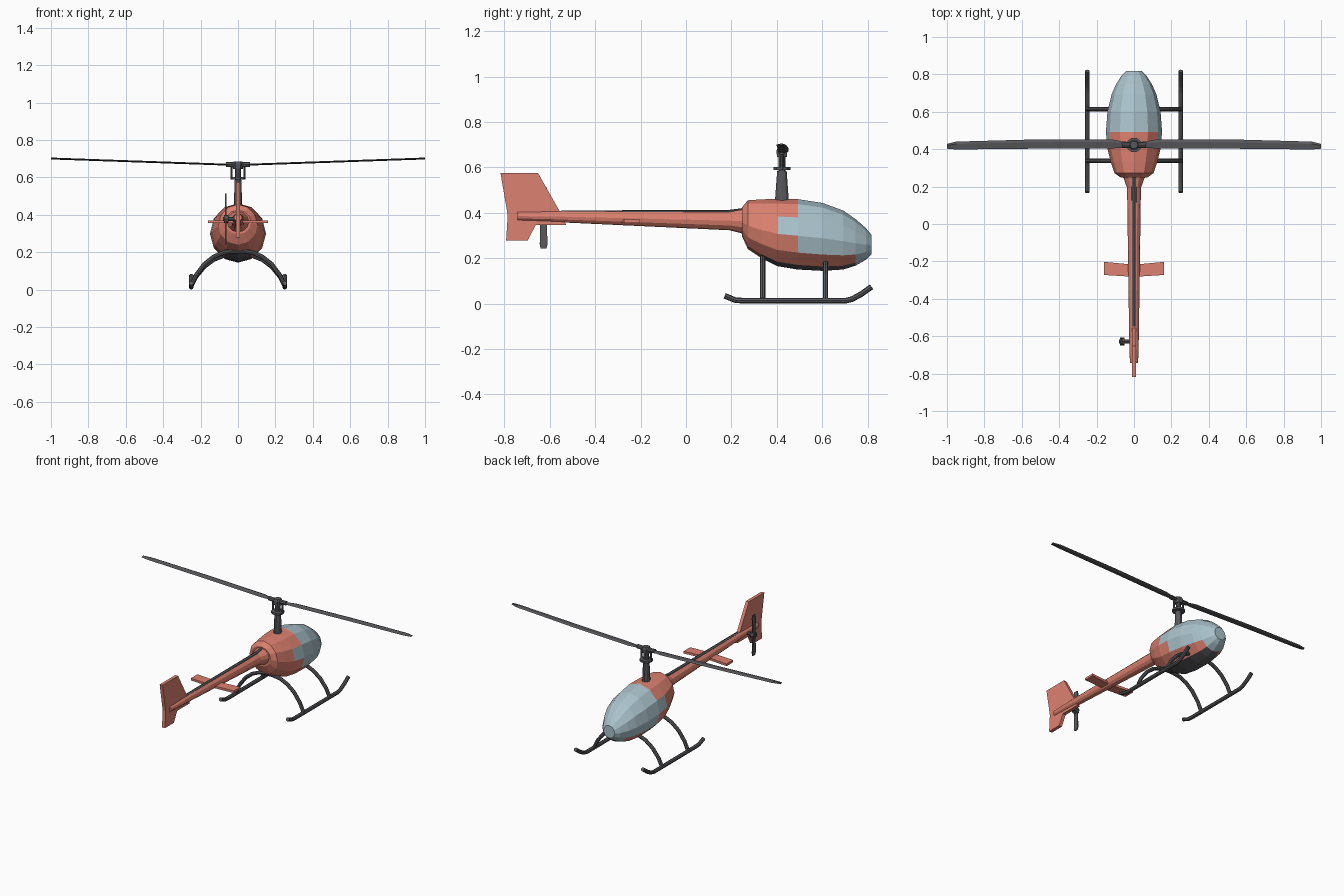
import bpy, bmesh, math
from mathutils import Vector

if "Cube" in bpy.data.objects:
    bpy.data.objects.remove(bpy.data.objects["Cube"])


def mat(name, rgb):
    m = bpy.data.materials.new(name)
    m.diffuse_color = (*rgb, 1)
    m.use_nodes = True
    m.node_tree.nodes["Principled BSDF"].inputs["Base Color"].default_value = m.diffuse_color
    return m


RED = mat("red_paint", (0.72, 0.22, 0.16))
GLASS = mat("canopy_glass", (0.40, 0.54, 0.60))
DARK = mat("dark_metal", (0.10, 0.10, 0.11))


def loft(name, rings, mats, pick=None):
    """Join equal-length rings of points; pick(ring, side) gives a material slot."""
    bm = bmesh.new()
    vs = [[bm.verts.new(p) for p in r] for r in rings]
    n = len(rings[0])
    for i in range(len(vs) - 1):
        for j in range(n):
            k = (j + 1) % n
            f = bm.faces.new((vs[i][j], vs[i][k], vs[i + 1][k], vs[i + 1][j]))
            f.material_index = pick(i, j) if pick else 0
    bm.faces.new(vs[0])
    bm.faces.new(vs[-1]).material_index = len(mats) - 1 if len(mats) == 1 else 1
    bmesh.ops.recalc_face_normals(bm, faces=bm.faces)
    me = bpy.data.meshes.new(name)
    bm.to_mesh(me)
    bm.free()
    for m in mats:
        me.materials.append(m)
    ob = bpy.data.objects.new(name, me)
    bpy.context.collection.objects.link(ob)
    return ob


def oval_y(y, w, zc, up, down, n=12):
    out = []
    for i in range(n):
        a = 2 * math.pi * i / n
        s = math.sin(a)
        out.append((w * math.cos(a), y, zc + s * (up if s > 0 else down)))
    return out


def post(name, x, y, levels, n=10):
    """Vertical turned part from (z, x radius, y radius) levels."""
    return loft(name, [[(x + rx * math.cos(2 * math.pi * i / n),
                         y + ry * math.sin(2 * math.pi * i / n), z) for i in range(n)]
                       for z, rx, ry in levels], [DARK])


def tube(name, pts, r, n=8):
    """Round tube along a path of points."""
    pts = [Vector(p) for p in pts]
    rings = []
    for i, p in enumerate(pts):
        d = (pts[min(i + 1, len(pts) - 1)] - pts[max(i - 1, 0)]).normalized()
        u = (Vector((0, 1, 0)) if abs(d.y) < 0.7 else Vector((1, 0, 0)))
        u = (u - d * u.dot(d)).normalized()
        v = d.cross(u)
        rings.append([p + r * (u * math.cos(2 * math.pi * j / n) + v * math.sin(2 * math.pi * j / n))
                      for j in range(n)])
    return loft(name, rings, [DARK])


# Cabin: y, half width, top z, bottom z
stations = [(0.245, 0.07, 0.425, 0.295), (0.27, 0.105, 0.455, 0.24), (0.33, 0.125, 0.459, 0.20),
            (0.40, 0.142, 0.461, 0.165), (0.49, 0.15, 0.46, 0.15), (0.60, 0.142, 0.443, 0.144),
            (0.69, 0.12, 0.41, 0.15), (0.745, 0.096, 0.372, 0.167), (0.79, 0.067, 0.332, 0.193),
            (0.815, 0.042, 0.302, 0.218)]
rings = []
for y, w, top, bot in stations:
    zc = bot + (top - bot) * 0.48
    rings.append(oval_y(y, w, zc, top - zc, zc - bot))


def cabin_slot(i, j):
    if i >= 7:
        return 1
    if j in (8, 9):
        return 2 if i >= 2 else 0
    if j in (7, 10):
        return 0
    if i >= 4:
        return 1
    return 1 if i == 3 and j in (0, 5) else 0


loft("cabin", rings, [RED, GLASS, DARK], cabin_slot).data.polygons[-1].material_index = 1

# Tail boom with the dark drive tube on its back
loft("tail_boom", [oval_y(y, w, z, h, h) for y, w, z, h in
                   [(0.27, 0.075, 0.362, 0.066), (0.24, 0.055, 0.363, 0.053), (0.19, 0.037, 0.365, 0.042),
                    (-0.60, 0.026, 0.384, 0.024), (-0.745, 0.022, 0.385, 0.02)]], [RED])
tube("drive_tube", [(0, 0.26, 0.408), (0, 0.19, 0.399), (0, -0.55, 0.396)], 0.014)

# Tail fin
fin = [(-0.82, 0.576), (-0.655, 0.576), (-0.56, 0.408), (-0.53, 0.345),
       (-0.665, 0.345), (-0.70, 0.278), (-0.795, 0.278), (-0.788, 0.39)]
loft("tail_fin", [[(x, y, z) for y, z in fin] for x in (-0.011, 0.011)], [RED])

# Stabiliser
loft("stabiliser", [[(x, a, 0.355), (x, b, 0.355), (x, b, 0.37), (x, a, 0.37)] for x, a, b in
                    [(-0.16, -0.205, -0.275), (0, -0.22, -0.285), (0.16, -0.205, -0.275)]], [RED])

# Tail rotor
tube("tail_rotor_shaft", [(0.0, -0.63, 0.378), (-0.08, -0.63, 0.378)], 0.011)
tube("tail_rotor_hub", [(-0.05, -0.63, 0.378), (-0.075, -0.63, 0.378)], 0.021)
loft("tail_rotor_blades", [[(-0.069, -0.63 - c, z), (-0.069, -0.63 + c, z),
                            (-0.062, -0.63 + c, z), (-0.062, -0.63 - c, z)] for z, c in
                           [(0.242, 0.013), (0.26, 0.017), (0.36, 0.015), (0.396, 0.015),
                            (0.495, 0.017), (0.513, 0.013)]], [DARK])

# Mast, swash plate and rotor head
MY = 0.42
post("mast_cover", 0, MY, [(0.44, 0.022, 0.033), (0.52, 0.02, 0.027), (0.585, 0.019, 0.022)])
post("swash_plate", 0, MY, [(0.588, 0.04, 0.04), (0.602, 0.04, 0.04)])
post("rotor_shaft", 0, MY, [(0.58, 0.016, 0.016), (0.66, 0.016, 0.016)])
post("rotor_hub", 0, MY, [(0.645, 0.026, 0.025), (0.672, 0.03, 0.028), (0.685, 0.022, 0.022)], 6)

# Main rotor: x, z, leading y, trailing y
blade = [(0.02, 0.666, 0.435, 0.405), (0.07, 0.668, 0.44, 0.405), (0.12, 0.67, 0.45, 0.401),
         (0.55, 0.685, 0.449, 0.400), (0.95, 0.699, 0.438, 0.396), (1.0, 0.701, 0.426, 0.400)]
for side, s in (("left", -1), ("right", 1)):
    loft(side + "_rotor_blade", [[(s * x, a, z), (s * x, a - (a - b) * 0.3, z + 0.005),
                                  (s * x, b, z), (s * x, a - (a - b) * 0.3, z - 0.005)]
                                 for x, z, a, b in blade], [DARK])
    tube(side + "_blade_grip", [(s * 0.01, MY, 0.667), (s * 0.065, MY, 0.669)], 0.014)
    tube(side + "_pitch_link", [(s * 0.035, MY, 0.595), (s * 0.035, MY, 0.668)], 0.006, 6)
    # Landing skid with turned-up ends
    tube(side + "_skid", [(s * 0.25, y, z) for y, z in
                          [(0.168, 0.034), (0.215, 0.015), (0.25, 0.0125), (0.70, 0.0125),
                           (0.73, 0.02), (0.77, 0.042), (0.815, 0.074)]], 0.0125)

# Arched cross struts
for name, y, top in (("rear_strut", 0.335, 0.208), ("front_strut", 0.612, 0.19)):
    half = [(0.25, 0.02), (0.225, 0.075), (0.18, 0.135), (0.13, 0.175), (0.08, 0.197), (0.03, 0.205)]
    k = top / 0.208
    pts = [(-x, y, z * k) for x, z in half] + [(x, y, z * k) for x, z in reversed(half)]
    tube(name, pts, 0.012)

# Centre the model on y = 0 and set it on the ground
bpy.context.view_layer.update()
for ob in bpy.context.scene.objects:
    ob.location.y += 0.0025
